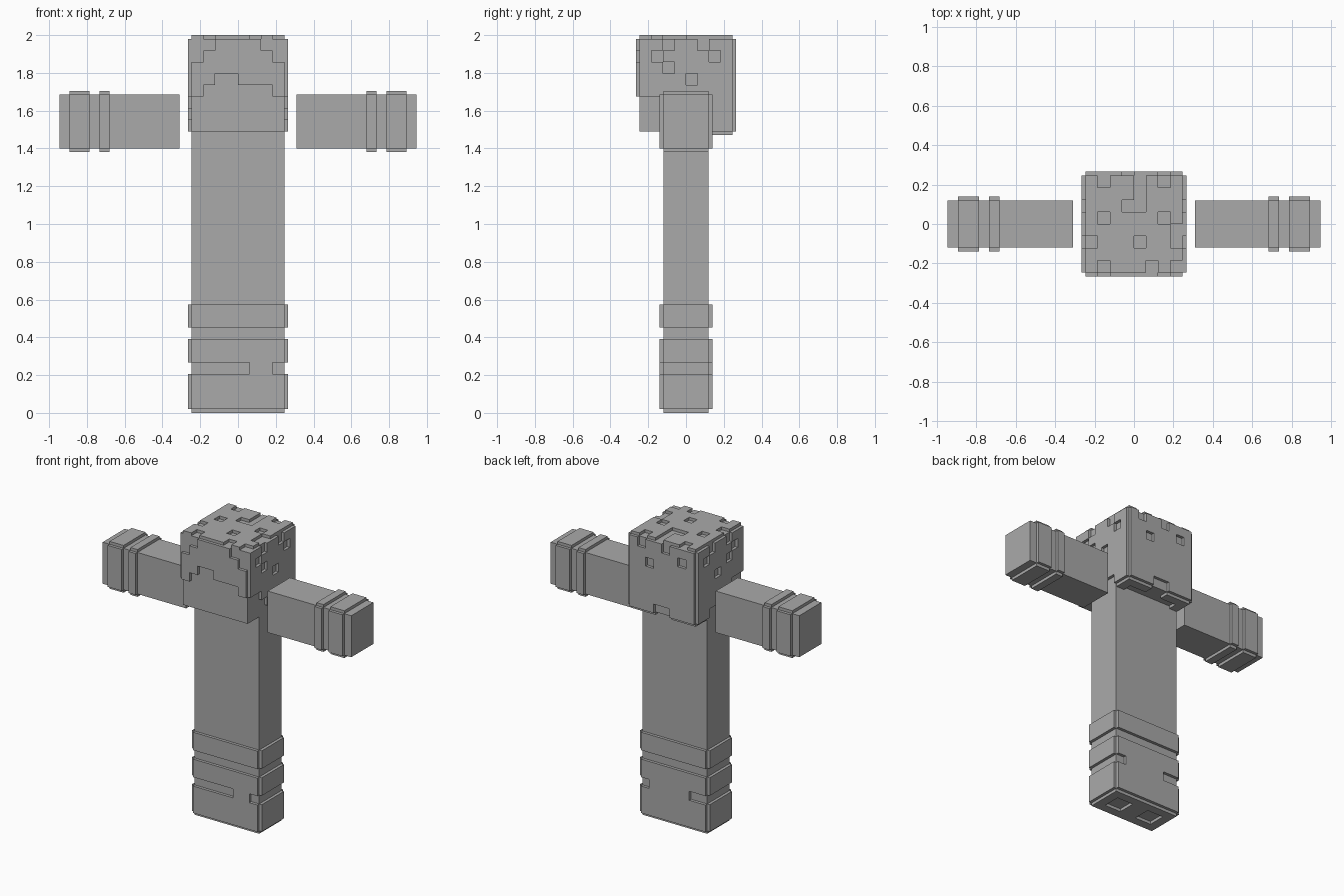
import bpy, bmesh
from mathutils import Vector as V

if "Cube" in bpy.data.objects:
    bpy.data.objects.remove(bpy.data.objects["Cube"])

grey = bpy.data.materials.new("plain_grey")
grey.diffuse_color = (0.4, 0.4, 0.4, 1)
grey.use_nodes = True
grey.node_tree.nodes["Principled BSDF"].inputs["Base Color"].default_value = grey.diffuse_color

X, Y, Z = V((1, 0, 0)), V((0, 1, 0)), V((0, 0, 1))


def finish(name, bm):
    mesh = bpy.data.meshes.new(name)
    bm.to_mesh(mesh)
    bm.free()
    mesh.materials.append(grey)
    ob = bpy.data.objects.new(name, mesh)
    bpy.context.collection.objects.link(ob)


def box(name, lo, hi):
    bm = bmesh.new()
    bmesh.ops.create_cube(bm, size=1)
    for v in bm.verts:
        v.co = V([(a + b) / 2 + c * (b - a) for a, b, c in zip(lo, hi, v.co)])
    finish(name, bm)


def layer(name, centre, n, r, mask, w, h, t=0.02):
    """Raised pixel relief on a face: n = outward, r = right, rows run downwards."""
    u = n.cross(r)
    bm = bmesh.new()
    rows, cols = len(mask), len(mask[0])
    dw, dh = w / cols, h / rows

    def filled(i, j):
        return 0 <= i < rows and 0 <= j < cols and mask[i][j] == "1"

    def point(i, j, d):
        return bm.verts.new(centre + r * (j * dw - w / 2) + u * (h / 2 - i * dh) + n * d)

    for i in range(rows):
        for j in range(cols):
            if not filled(i, j):
                continue
            c = [(i + 1, j), (i + 1, j + 1), (i, j + 1), (i, j)]
            bm.faces.new([point(*p, t) for p in c])
            near = [(i + 1, j), (i, j + 1), (i - 1, j), (i, j - 1)]
            for k in range(4):
                if not filled(*near[k]):
                    a, b = c[k], c[(k + 1) % 4]
                    bm.faces.new([point(*b, t), point(*a, t), point(*a, 0), point(*b, 0)])
    bmesh.ops.remove_doubles(bm, verts=bm.verts, dist=1e-4)
    bmesh.ops.dissolve_limit(bm, angle_limit=0.01, verts=bm.verts, edges=bm.edges)
    finish(name, bm)


# Head block and its raised hair
H = 0.245
HC = V((0, 0, 1.735))
box("head", (-H, -H, 1.49), (H, H, 1.98))
side = ["11011011", "10111101", "11011111", "11110111",
        "11111111", "00111111", "00011111", "00000011"]
hair = {
    "hair_front": (-Y, X, ["00111100", "01111110", "11111111", "11001111",
                           "10000001", "00000000", "00000000", "00000000"]),
    "hair_right": (X, Y, side),
    "hair_left": (-X, -Y, [row[::-1] for row in side]),
    "hair_back": (Y, -X, ["10110111", "11111101", "11011111", "11111111",
                          "11111111", "11111111", "11111111", "11100111"]),
    "hair_top": (Z, X, ["10110101", "11110111", "11100111", "10111101",
                        "11111110", "01110110", "11111111", "10111010"]),
    "hair_underside": (-Z, X, ["00000000"] * 6 + ["10000001", "11100111"]),
}
for name, (n, r, mask) in hair.items():
    layer(name, HC + n * H, n, r, mask, 2 * H, 2 * H)

# Torso and legs
D = 0.12
box("torso", (-H, -D, 0.76), (H, D, 1.49))
for s, tag in ((-1, "left"), (1, "right")):
    box(tag + "_leg", (min(0, s * H), -D, 0.02), (max(0, s * H), D, 0.76))


# Raised bands around the legs, with a partly bridged gap near the foot
def leg_mask(gap):
    full, none = "1" * len(gap), "0" * len(gap)
    return [none] * 3 + [full] * 2 + [none] + [full] * 2 + [gap] + [full] * 3


for name, n, r, gap, dist in (("front", -Y, X, "00000110", D),
                              ("back", Y, -X, "01111100", D),
                              ("right", X, Y, "0000", H),
                              ("left", -X, -Y, "0000", H)):
    layer("leg_bands_" + name, V((0, 0, 0.39)) + n * dist, n, r, leg_mask(gap),
          2 * H if dist == D else 2 * D, 0.74)

# Soles: a raised ring under each foot
layer("soles", V((0, 0, 0.02)), -Z, X,
      ["11111111", "10011001", "10011001", "11111111"], 2 * H, 2 * D)

# Detached outstretched arms with raised cuffs near the hand
for s, tag in ((-1, "left"), (1, "right")):
    xs = sorted((s * 0.31, s * 0.945))
    box(tag + "_arm", (xs[0], -D, 1.40), (xs[1], D, 1.685))
    for n, tag2, dist, h in ((-Y, "front", D, 0.285), (Y, "back", D, 0.285),
                             (Z, "top", 0.1425, 2 * D), (-Z, "under", 0.1425, 2 * D)):
        layer(tag + "_cuffs_" + tag2, V((s * 0.6275, 0, 1.5425)) + n * dist,
              n, X * -s, ["011010000000"] * 4, 0.635, h)
